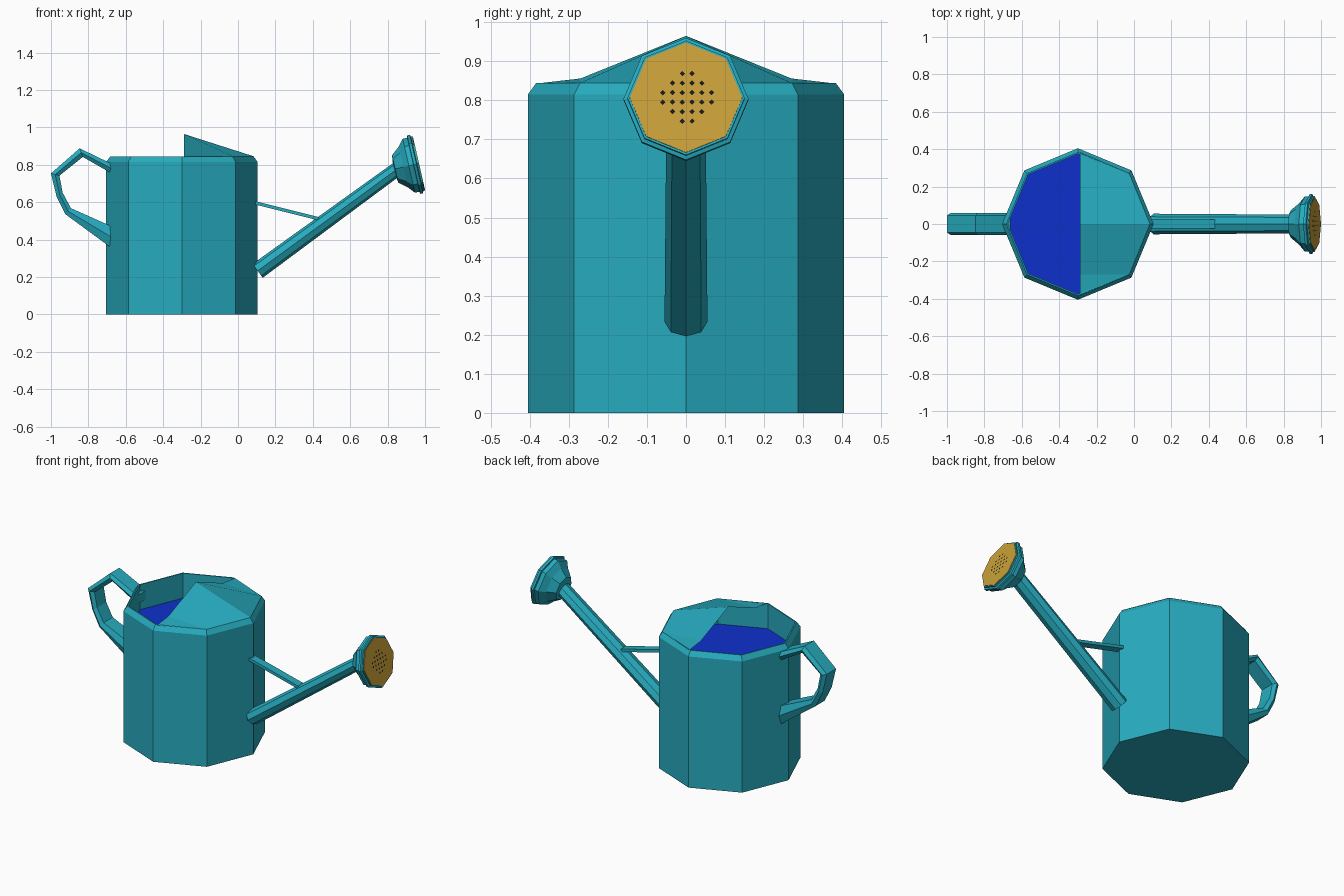
import bpy, math
from mathutils import Vector

if "Cube" in bpy.data.objects:
    bpy.data.objects.remove(bpy.data.objects["Cube"])


def material(name, rgb):
    m = bpy.data.materials.new(name)
    m.diffuse_color = (*rgb, 1)
    m.use_nodes = True
    m.node_tree.nodes["Principled BSDF"].inputs["Base Color"].default_value = m.diffuse_color
    return m


TEAL = material("teal", (0.02, 0.41, 0.52))
BLUE = material("water_blue", (0.004, 0.03, 0.6))
GOLD = material("gold", (0.58, 0.35, 0.04))
BLACK = material("black", (0.01, 0.01, 0.01))


def make(name, verts, faces, mat):
    me = bpy.data.meshes.new(name)
    me.from_pydata([tuple(v) for v in verts], [], faces)
    me.materials.append(mat)
    ob = bpy.data.objects.new(name, me)
    bpy.context.collection.objects.link(ob)
    return ob


def loft(name, rings, mat, caps=(True, True)):
    """Skin a list of equal-sized rings with quads."""
    n = len(rings[0])
    verts = [v for r in rings for v in r]
    faces = [(k * n + i, k * n + (i + 1) % n, (k + 1) * n + (i + 1) % n, (k + 1) * n + i)
             for k in range(len(rings) - 1) for i in range(n)]
    if caps[0]:
        faces.append(tuple(reversed(range(n))))
    if caps[1]:
        faces.append(tuple(range(len(verts) - n, len(verts))))
    return make(name, verts, faces, mat)


def ring(center, u, v, ru, rv, n=8):
    return [center + u * ru * math.cos(2 * math.pi * i / n) + v * rv * math.sin(2 * math.pi * i / n)
            for i in range(n)]


X, Y, Z = Vector((1, 0, 0)), Vector((0, 1, 0)), Vector((0, 0, 1))
MID = Vector((-0.3, 0, 0))

# Octagonal body with bevelled rim and inner wall
WATER_Z = 0.69
profile = [(0.405, 0), (0.405, 0.815), (0.383, 0.845), (0.375, 0.845), (0.375, WATER_Z - 0.02)]
loft("body", [ring(MID + Z * z, X, Y, r, r) for r, z in profile], TEAL)

# Water surface
make("water", ring(MID + Z * WATER_Z, X, Y, 0.375, 0.375), [tuple(range(8))], BLUE)

# Peaked half cover over the spout side
cover = [(-0.29, 0, 0.965), (0.085, 0, 0.845)]
for s in (-1, 1):
    cover += [(-0.29, s * 0.27, 0.856), (-0.025, s * 0.27, 0.845), (-0.29, s * 0.383, 0.843)]
make("cover", cover, [(0, 2, 3, 1), (2, 4, 3), (0, 1, 6, 5), (5, 6, 7)], TEAL)

# Handle: hexagonal section between outer and inner outlines
outer = [(-0.66, 0.798), (-0.847, 0.888), (-1.0, 0.754), (-0.97, 0.63), (-0.922, 0.535), (-0.66, 0.343)]
inner = [(-0.66, 0.745), (-0.83, 0.842), (-0.955, 0.742), (-0.937, 0.65), (-0.893, 0.568), (-0.66, 0.464)]
rings = []
for (ox, oz), (ix, iz) in zip(outer, inner):
    o, i = Vector((ox, 0, oz)), Vector((ix, 0, iz))
    m = (o + i) / 2
    rings.append([o - Y * 0.045, m - Y * 0.06, i - Y * 0.045, i + Y * 0.045, m + Y * 0.06, o + Y * 0.045])
loft("handle", rings, TEAL)

# Spout
start, end = Vector((0.105, 0, 0.233)), Vector((0.875, 0, 0.795))
axis = (end - start).normalized()
up = axis.cross(Y) * -1
loft("spout", [ring(start, Y, up, 0.055, 0.046), ring(end, Y, up, 0.05, 0.038)], TEAL)

# Brace between body and spout
a, b = Vector((0.09, 0, 0.597)), Vector((0.43, 0, 0.512))
t = (b - a).normalized().cross(Y)
loft("brace", [[p + Y * sy * 0.025 + t * st * 0.009 for sy, st in ((-1, -1), (1, -1), (1, 1), (-1, 1))]
               for p in (a, b)], TEAL)

# Sprinkler head, tilted slightly upward
tilt = math.radians(12.8)
N = Vector((math.cos(tilt), 0, math.sin(tilt)))
U = Vector((-math.sin(tilt), 0, math.cos(tilt)))
FACE = Vector((0.967, 0, 0.807))
head = [(-0.135, 0.04), (-0.13, 0.075), (-0.085, 0.112), (-0.055, 0.148), (-0.03, 0.148),
        (-0.028, 0.16), (-0.014, 0.16), (-0.01, 0.15), (-0.002, 0.15)]
loft("sprinkler_head", [ring(FACE + N * d, Y, U, r, r) for d, r in head], TEAL)

# Gold face plate with a raised square panel
loft("sprinkler_face", [ring(FACE + N * d, Y, U, 0.144, 0.144) for d in (-0.004, 0.001)], GOLD)
P = FACE + Y * 0.003 + N * 0.002
make("sprinkler_panel", [P + Y * sy * 0.087 + U * su * 0.087
                         for sy, su in ((-1, -1), (1, -1), (1, 1), (-1, 1))], [(0, 1, 2, 3)], GOLD)

# Diamond shaped holes in rows of 2, 4, 6, 6, 4, 2
verts, faces = [], []
for row, count in enumerate((2, 4, 6, 6, 4, 2)):
    for k in range(count):
        c = P + N * 0.001 + Y * (k - (count - 1) / 2) * 0.025 + U * (2.5 - row) * 0.025
        faces.append(tuple(range(len(verts), len(verts) + 4)))
        verts += ring(c, Y, U, 0.007, 0.007, 4)
make("sprinkler_holes", verts, faces, BLACK)

# Consistent outward normals on closed parts
import bmesh
for ob in bpy.data.objects:
    if ob.name in {"body", "handle", "spout", "brace", "sprinkler_head", "sprinkler_face"}:
        bm = bmesh.new()
        bm.from_mesh(ob.data)
        bmesh.ops.recalc_face_normals(bm, faces=bm.faces)
        bm.to_mesh(ob.data)
        bm.free()
